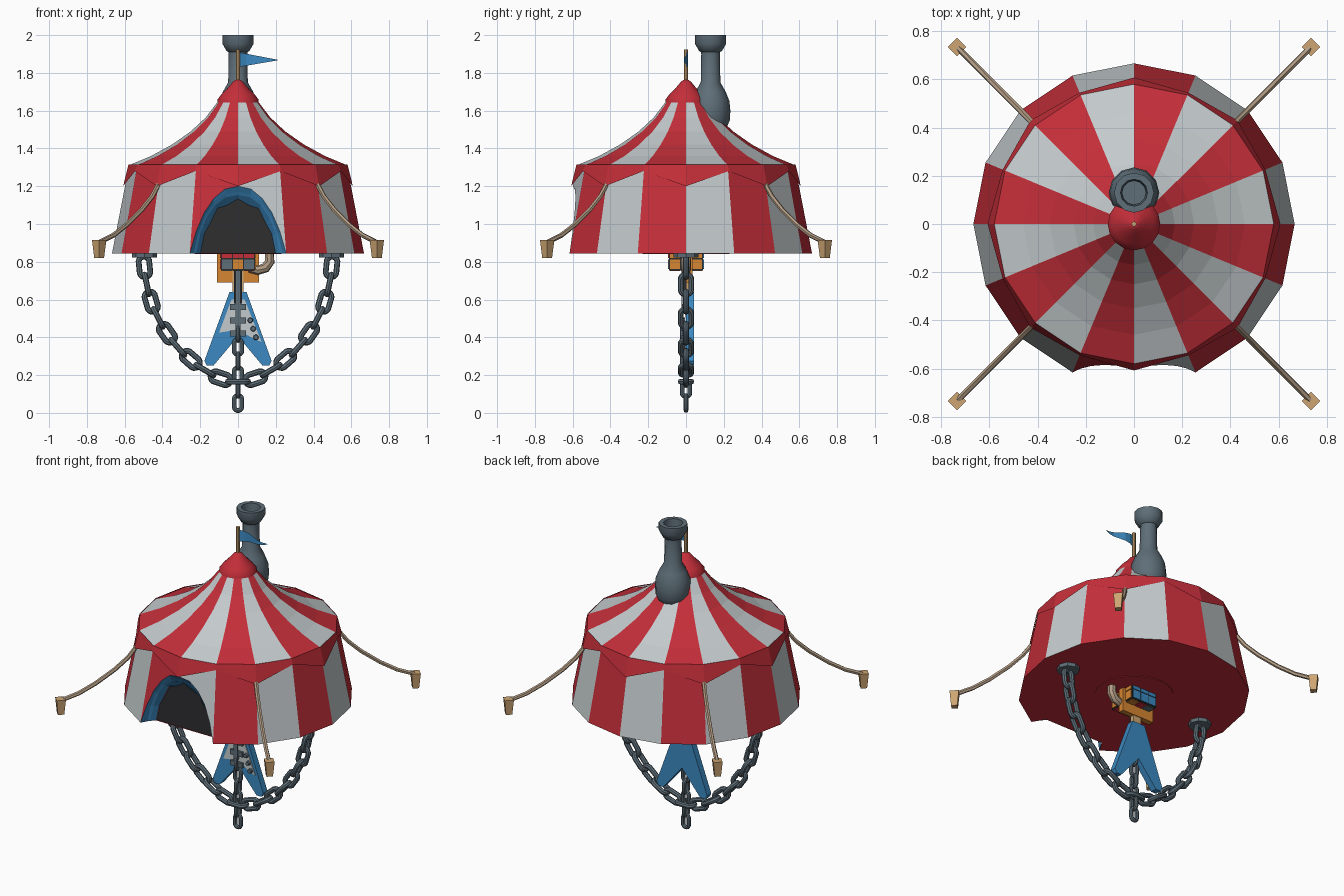
import bpy, bmesh, math
from mathutils import Vector, Matrix

if "Cube" in bpy.data.objects:
    bpy.data.objects.remove(bpy.data.objects["Cube"])


def mat(name, rgb):
    m = bpy.data.materials.new(name)
    lin = [((c / 255 + 0.055) / 1.055) ** 2.4 for c in rgb]
    m.diffuse_color = (*lin, 1)
    m.use_nodes = True
    m.node_tree.nodes["Principled BSDF"].inputs["Base Color"].default_value = m.diffuse_color
    return m


RED = mat("canvas red", (196, 46, 57))
WHITE = mat("canvas white", (196, 203, 205))
BLUE = mat("blue", (60, 138, 194))
STEEL = mat("steel grey", (94, 110, 120))
WOOD = mat("peg wood", (205, 165, 115))
ROPE = mat("rope beige", (178, 156, 132))
DARK = mat("charcoal", (46, 46, 48))
ORANGE = mat("orange", (214, 134, 50))


def obj(name, verts, faces, mats, rule=None, smooth=False):
    me = bpy.data.meshes.new(name)
    me.from_pydata([tuple(v) for v in verts], [], faces)
    for m in mats:
        me.materials.append(m)
    if rule:
        for p in me.polygons:
            p.material_index = rule(p)
    bm = bmesh.new()
    bm.from_mesh(me)
    bmesh.ops.recalc_face_normals(bm, faces=bm.faces)
    bm.to_mesh(me)
    bm.free()
    o = bpy.data.objects.new(name, me)
    bpy.context.collection.objects.link(o)
    if smooth:
        bpy.context.view_layer.objects.active = o
        o.select_set(True)
        bpy.ops.object.shade_smooth_by_angle(angle=math.radians(40))
        o.select_set(False)
    return o


def lathe(name, profile, n, mats, c=(0, 0), rule=None, smooth=False, caps=True):
    verts = [(c[0] + r * math.cos(2 * math.pi * k / n), c[1] + r * math.sin(2 * math.pi * k / n), z)
             for r, z in profile for k in range(n)]
    faces = [(i * n + k, i * n + (k + 1) % n, (i + 1) * n + (k + 1) % n, (i + 1) * n + k)
             for i in range(len(profile) - 1) for k in range(n)]
    if caps:
        faces += [tuple(range(n)), tuple(range(len(verts) - n, len(verts)))]
    return obj(name, verts, faces, mats, rule, smooth)


def prism(name, poly, y0, y1, m):
    n = len(poly)
    verts = [(x, y, z) for y in (y0, y1) for x, z in poly]
    faces = [tuple(range(n)), tuple(range(n, 2 * n))]
    faces += [(k, (k + 1) % n, n + (k + 1) % n, n + k) for k in range(n)]
    return obj(name, verts, faces, [m])


def box(name, x0, x1, y0, y1, z0, z1, m):
    return prism(name, [(x0, z0), (x1, z0), (x1, z1), (x0, z1)], y0, y1, m)


def tube(name, pts, radii, m, n=8):
    pts = [Vector(p) for p in pts]
    verts, faces = [], []
    for i, p in enumerate(pts):
        t = (pts[min(i + 1, len(pts) - 1)] - pts[max(i - 1, 0)]).normalized()
        a = t.cross(Vector((0.31, -0.95, 0.05))).normalized()
        b = t.cross(a)
        for k in range(n):
            w = 2 * math.pi * k / n
            verts.append(p + radii[i] * (math.cos(w) * a + math.sin(w) * b))
    for i in range(len(pts) - 1):
        faces += [(i * n + k, i * n + (k + 1) % n, (i + 1) * n + (k + 1) % n, (i + 1) * n + k) for k in range(n)]
    faces += [tuple(range(n)), tuple(range(len(verts) - n, len(verts)))]
    return obj(name, verts, faces, [m], smooth=True)


def chain(name, places, length, width, r):
    """places: (centre, tangent, sideways) for each stadium-shaped link"""
    verts, faces, N, M = [], [], 16, 8
    R, half = width / 2 - r, (length - width) / 2
    for c, t, s in places:
        base, u = len(verts), t.cross(s)
        for i in range(N):
            a = 2 * math.pi * (i + 0.5) / N
            d = math.sin(a) * t + math.cos(a) * s
            p = c + R * d + math.copysign(half, math.sin(a)) * t
            for j in range(M):
                b = 2 * math.pi * j / M
                verts.append(p + r * (math.cos(b) * d + math.sin(b) * u))
                faces.append((base + i * M + j, base + i * M + (j + 1) % M,
                              base + (i + 1) % N * M + (j + 1) % M, base + (i + 1) % N * M + j))
    obj(name, verts, faces, [STEEL], smooth=True)


def stripe(p):
    a = math.atan2(p.center.y, p.center.x) % (2 * math.pi)
    return int(a / (math.pi / 8)) % 2


# striped roof
lathe("roof", [(0.58, 1.31), (0.46, 1.36), (0.35, 1.42), (0.25, 1.49), (0.17, 1.565), (0.105, 1.65)],
      16, [WHITE, RED], rule=stripe, caps=False)
# zigzag valance under the eaves
vv = [(r * math.cos(k * math.pi / 8), r * math.sin(k * math.pi / 8), z) for r, z in
      [(0.58, 1.315), (0, 0)] for k in range(16)]
for k in range(16):
    r, z = (0.608, 1.2) if k % 2 == 0 else (0.59, 1.28)
    vv[16 + k] = (r * math.cos(k * math.pi / 8), r * math.sin(k * math.pi / 8), z)
obj("valance", vv, [(k, (k + 1) % 16, 16 + (k + 1) % 16, 16 + k) for k in range(16)], [RED])


# striped wall with an arched doorway in the two front panels
def wall_pt(s, z):
    k, f = math.floor(s), s - math.floor(s)
    r = 0.667 - 0.09 * (z - 0.845) / 0.465
    a, b = [Vector((r * math.cos(q * math.pi / 8), r * math.sin(q * math.pi / 8), z)) for q in (k, k + 1)]
    return a.lerp(b, f)


half_arch = [(0, 1.2), (0.3, 1.185), (0.55, 1.135), (0.75, 1.06), (0.9, 0.96), (1, 0.845)]
arch = [(-t, z) for t, z in half_arch[:0:-1]] + half_arch
cols = [(s, 0.845) for s in range(13, 28)] + [(28 + t, z) for t, z in arch[1:]]
wv = [wall_pt(s, z) for s, z in cols] + [wall_pt(s, 1.31) for s, z in cols]
n = len(cols)
obj("wall", wv, [(k, k + 1, n + k + 1, n + k) for k in range(n - 1)], [WHITE, RED], stripe)

# floor, notched at the door, with a round hatch
fl = [wall_pt(s, 0.845) for s in range(13, 28)] + [Vector((-0.21, -0.54, 0.845)), Vector((0.21, -0.54, 0.845))]
obj("floor", fl, [tuple(range(len(fl)))], [RED])
lathe("floor_hatch", [(0.23, 0.841), (0.23, 0.846)], 24, [RED])

# door curtain: three arches stepping inwards, then the dark interior
rings = [[wall_pt(28 + t, z) for t, z in arch]]
for sc, y, wob in [(0.92, -0.575, 0), (0.87, -0.565, 0.0), (0.78, -0.535, 0.012)]:
    rings.append([Vector((0.255 * t * sc, y, 0.845 + (z - 0.845) * sc + (wob if i % 2 else -wob) * (0 < i < 10)))
                  for i, (t, z) in enumerate(arch)])
m = len(arch)
obj("door_curtain", [v for r in rings for v in r],
    [(i * m + k, i * m + k + 1, (i + 1) * m + k + 1, (i + 1) * m + k) for i in range(3) for k in range(m - 1)], [BLUE])
obj("door_interior", [v + Vector((0, 0.002, 0)) for v in rings[3]], [tuple(range(m))], [DARK])

# top cap, pole and flag
lathe("roof_cap", [(0.09, 1.615), (0.11, 1.635), (0.108, 1.66), (0.085, 1.69), (0.05, 1.725), (0.025, 1.755), (0.008, 1.765)],
      16, [RED], smooth=True)
lathe("flag_pole", [(0.011, 1.7), (0.011, 1.925)], 8, [WOOD])
fv = []
for i in range(7):
    f = i / 6
    y = 0.013 * math.sin(f * 2 * math.pi)
    fv += [(0.008 + 0.2 * f, y, 1.908 - 0.038 * f), (0.008 + 0.2 * f, y, 1.832 + 0.034 * f)]
obj("flag", fv, [(2 * i, 2 * i + 1, 2 * i + 3, 2 * i + 2) for i in range(6)], [BLUE])

# chimney with bulb, collar and hollow top
lathe("chimney", [(0.05, 1.48), (0.085, 1.51), (0.102, 1.55), (0.105, 1.6), (0.1, 1.65), (0.08, 1.7), (0.052, 1.75),
                  (0.049, 1.91), (0.06, 1.915), (0.083, 1.955), (0.083, 2.0), (0.056, 2.0), (0.05, 1.9)],
      12, [STEEL], c=(0, 0.13), smooth=True)

# guy ropes and pegs
for sx in (1, -1):
    for sy in (1, -1):
        path = [(0.42, 1.21), (0.455, 1.145), (0.51, 1.075), (0.59, 0.995), (0.66, 0.94), (0.73, 0.905)]
        tube("guy_rope", [(sx * d, sy * d, z) for d, z in path], [0.013] * 6, ROPE, 6)
        lathe("tent_peg", [(0.026, 0.82), (0.038, 0.915)], 4, [WOOD], c=(sx * 0.735, sy * 0.735))

# hanging chain between two ceiling plates
side = [(0.5, 0.82), (0.488, 0.7), (0.452, 0.56), (0.39, 0.44), (0.31, 0.335), (0.2, 0.24), (0.1, 0.185), (0, 0.165)]
line = [Vector((x, 0, z)) for x, z in side] + [Vector((-x, 0, z)) for x, z in side[-2::-1]]
total = sum((b - a).length for a, b in zip(line, line[1:]))


def along(d):
    for a, b in zip(line, line[1:]):
        if d <= (b - a).length:
            return a.lerp(b, d / (b - a).length)
        d -= (b - a).length
    return line[-1]


places, Y = [], Vector((0, 1, 0))
for i in range(19):
    d = (i + 0.5) * total / 19
    t = (along(d + 0.04) - along(d - 0.04)).normalized()
    places.append((along(d), t, t.cross(Y) if i % 2 == 0 else Y))
chain("hanging_chain", places, 0.14, 0.088, 0.0155)
for sx in (1, -1):
    lathe("chain_plate", [(0.065, 0.822), (0.065, 0.846)], 8, [STEEL], c=(sx * 0.495, 0))
# short middle chain
Z, X = Vector((0, 0, 1)), Vector((1, 0, 0))
chain("middle_chain", [(Vector((0, 0, 0.052 + 0.074 * i)), Z, Y if i % 2 else X) for i in range(6)], 0.104, 0.066, 0.0125)

# V-shaped guitar
prism("guitar_body", [(-0.045, 0.64), (0.045, 0.64), (0.178, 0.275), (0.165, 0.25), (0.13, 0.25), (0.0, 0.405),
                      (-0.13, 0.25), (-0.165, 0.25), (-0.178, 0.275)], 0.0, 0.042, BLUE)
prism("pickguard", [(-0.035, 0.6), (0.035, 0.6), (0.125, 0.375), (0.07, 0.4), (0.0, 0.44), (-0.1, 0.425)],
      -0.006, 0.001, WHITE)
box("guitar_neck", -0.028, 0.028, 0.0, 0.03, 0.6, 0.78, WOOD)
box("fretboard", -0.02, 0.02, -0.014, 0.0, 0.58, 0.78, DARK)
for z in (0.56, 0.49, 0.42):
    box("pickup", -0.042, 0.042, -0.02, 0.0, z - 0.016, z + 0.016, STEEL)
box("strings", -0.014, 0.014, -0.025, -0.018, 0.41, 0.76, STEEL)
for x, z in ((0.065, 0.49), (0.08, 0.445), (0.095, 0.4)):
    o = lathe("knob", [(0.015, 0), (0.012, 0.02)], 10, [STEEL])
    o.matrix_world = Matrix.Translation((x, -0.004, z)) @ Matrix.Rotation(math.pi / 2, 4, 'X')

# orange panel and curved horn behind the puzzle cube
box("orange_panel", -0.112, 0.112, 0.0, 0.035, 0.69, 0.845, ORANGE)
horn = [(0.06, 0.765), (0.105, 0.755), (0.145, 0.768), (0.168, 0.8), (0.165, 0.85)]
tube("curved_horn", [(x, 0, z) for x, z in horn], [0.022, 0.025, 0.027, 0.027, 0.025], ROPE)

# puzzle cube with coloured tiles, half sunk in the floor
box("puzzle_cube", -0.09, 0.09, -0.09, 0.09, 0.755, 0.93, DARK)
mix = [WHITE, ORANGE, STEEL, BLUE, RED]
for ax, sg in ((1, -1), (1, 1), (0, -1), (0, 1), (2, -1)):
    for i in range(3):
        for j in range(3):
            if ax != 2 and j == 2:
                continue
            c, h = [0, 0, 0.845], [0.026] * 3
            u, v = [a for a in range(3) if a != ax]
            c[u] += 0.058 * (i - 1)
            c[v] += 0.058 * (j - 1)
            c[ax] += sg * 0.09
            h[ax] = 0.004
            if ax == 1 and sg < 0:
                m = RED if j else [STEEL, ORANGE, STEEL][i]
            else:
                m = ORANGE if (ax, sg) == (0, 1) else RED if ax == 0 else BLUE if ax == 1 else mix[(2 * i + j) % 5]
            box("cube_tile", c[0] - h[0], c[0] + h[0], c[1] - h[1], c[1] + h[1], c[2] - h[2], c[2] + h[2], m)
